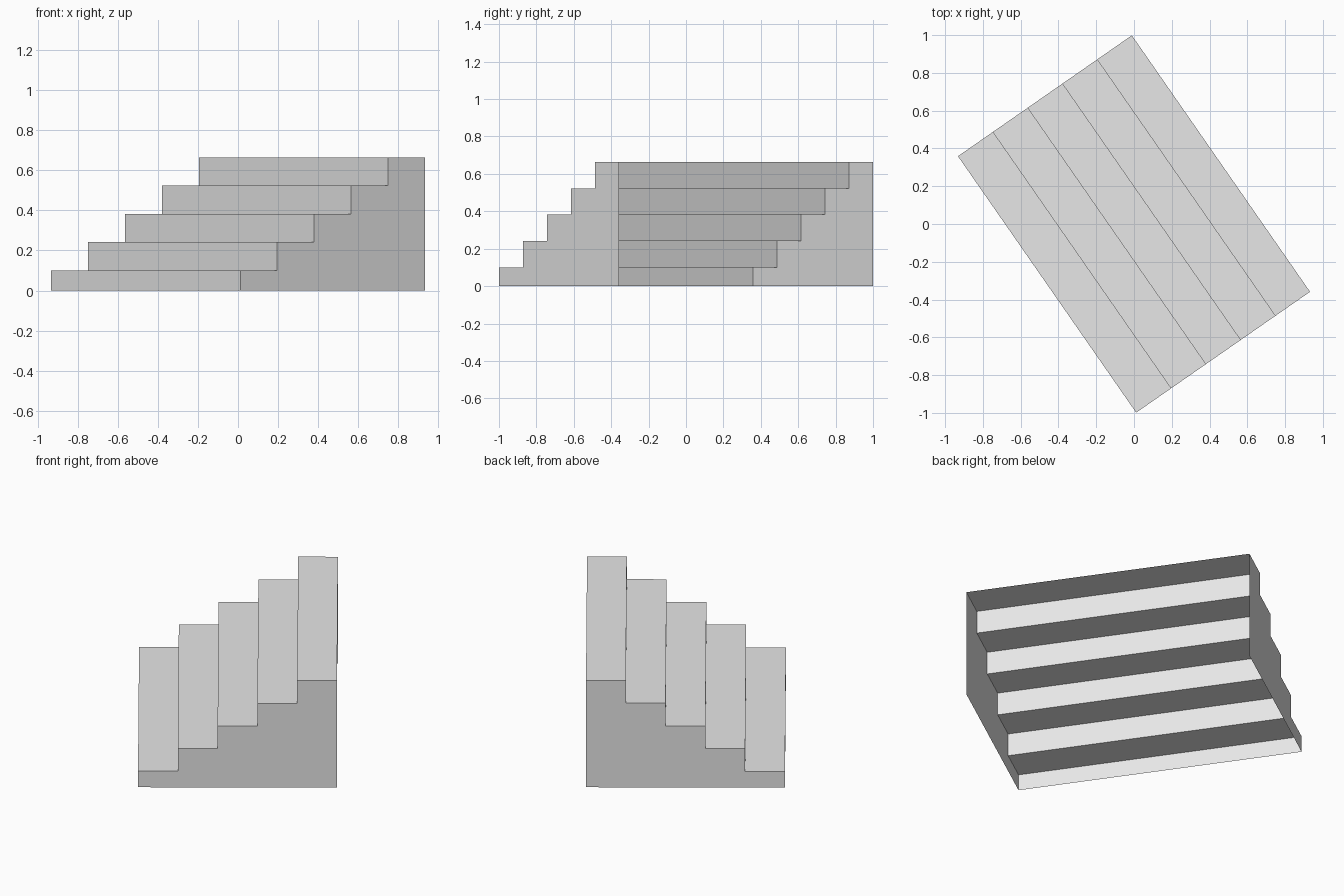
import bpy, bmesh, math

cube = bpy.data.objects.get("Cube")
if cube:
    bpy.data.objects.remove(cube, do_unlink=True)

STEPS = 5
DEPTH, LENGTH = 1.121, 1.653
FIRST_RISE, RISE = 0.1, 0.141
TURN = math.radians(34.8)

grey = bpy.data.materials.new("plain grey")
grey.use_nodes = True
colour = (0.8, 0.8, 0.8, 1)
grey.diffuse_color = colour
grey.node_tree.nodes["Principled BSDF"].inputs["Base Color"].default_value = colour


def finish(name, bm):
    """Turn a bmesh into a named object, rotated to the staircase heading."""
    mesh = bpy.data.meshes.new(name)
    bm.to_mesh(mesh)
    bm.free()
    mesh.materials.append(grey)
    obj = bpy.data.objects.new(name, mesh)
    obj.rotation_euler.z = TURN
    bpy.context.collection.objects.link(obj)
    return obj


# Stepped profile (along the run, height), from the lowest riser up
profile = [(-DEPTH / 2, 0)]
for i in range(STEPS):
    height = FIRST_RISE + i * RISE
    for edge in (i, i + 1):
        profile.append((-DEPTH / 2 + edge * DEPTH / STEPS, height))

# Treads and risers: one folded sheet, open at the back and underneath
bm = bmesh.new()
near = [bm.verts.new((x, -LENGTH / 2, z)) for x, z in profile]
far = [bm.verts.new((x, LENGTH / 2, z)) for x, z in profile]
for i in range(len(profile) - 1):
    bm.faces.new((near[i], near[i + 1], far[i + 1], far[i]))
bm.normal_update()
if bm.faces[:][1].normal.z < 0:
    bmesh.ops.reverse_faces(bm, faces=bm.faces[:])
finish("treads_and_risers", bm)

# Side walls closing the two ends, with their faces turned outward
outline = profile + [(DEPTH / 2, 0)]
for name, side in (("left_side_wall", -1), ("right_side_wall", 1)):
    bm = bmesh.new()
    wall = bm.faces.new([bm.verts.new((x, side * LENGTH / 2, z)) for x, z in outline])
    wall.normal_update()
    if wall.normal.y * side < 0:
        wall.normal_flip()
    finish(name, bm)
